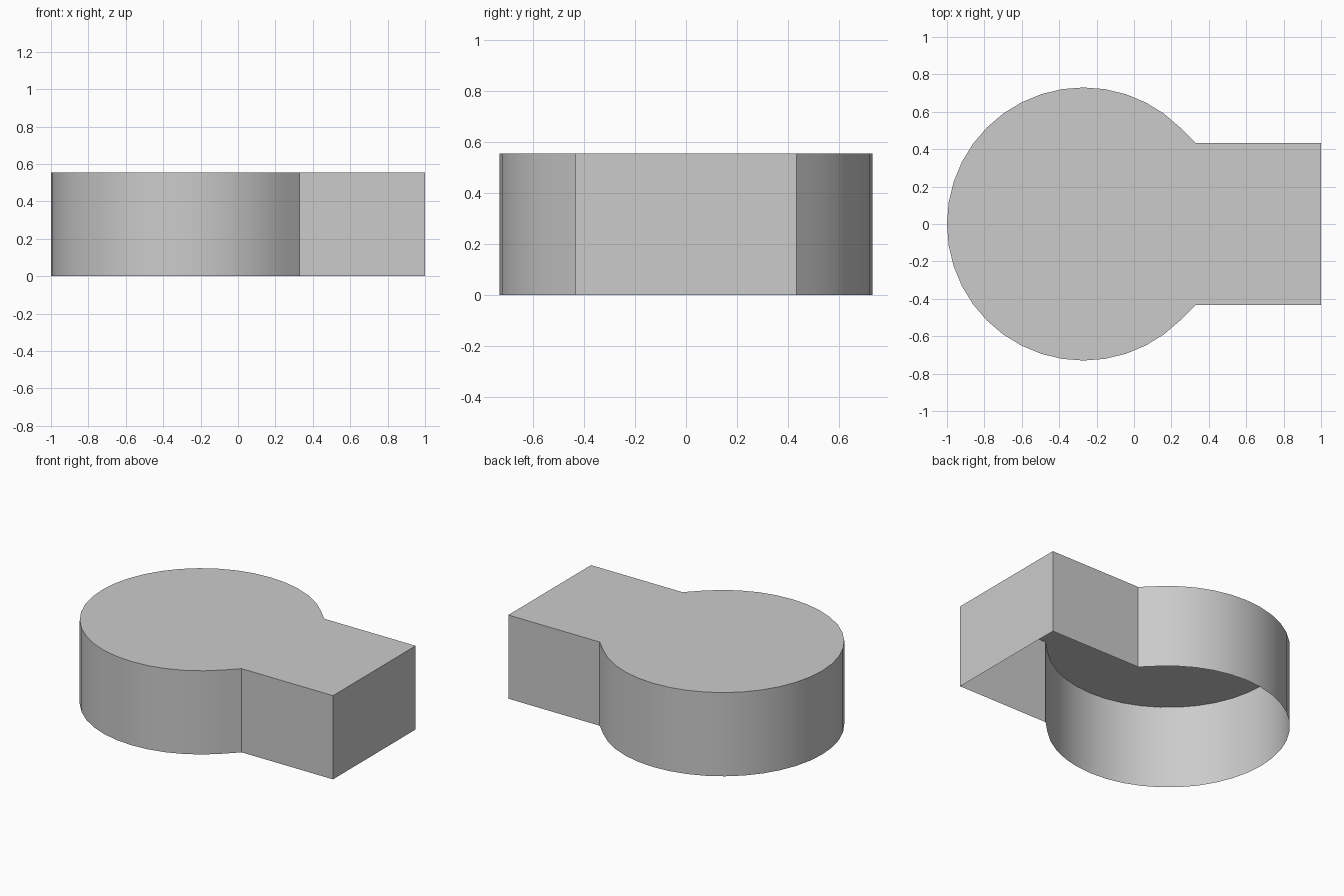
import bpy
import bmesh
from math import cos, sin, radians

if "Cube" in bpy.data.objects:
    bpy.data.objects.remove(bpy.data.objects["Cube"])

HEIGHT = 0.555
RADIUS = 0.73
CENTRE_X = -0.27
HALF_WIDTH = 0.433
JOIN_X = 0.33

# Keyhole outline: round head from 45 to 315 degrees, then the square tab
outline = [(CENTRE_X + RADIUS * cos(radians(a)), RADIUS * sin(radians(a)))
           for a in range(45, 316, 9)]
outline += [(JOIN_X, -HALF_WIDTH), (1.0, -HALF_WIDTH),
            (1.0, HALF_WIDTH), (JOIN_X, HALF_WIDTH)]

# Thin shell: closed top, side walls, open underside
bm = bmesh.new()
top = [bm.verts.new((x, y, HEIGHT)) for x, y in outline]
rim = [bm.verts.new((x, y, 0.0)) for x, y in outline]
bm.faces.new(top)
for i in range(len(top)):
    j = (i + 1) % len(top)
    bm.faces.new((rim[i], rim[j], top[j], top[i]))

mesh = bpy.data.meshes.new("keyhole_cover")
bm.to_mesh(mesh)
bm.free()
cover = bpy.data.objects.new("keyhole_cover", mesh)
bpy.context.collection.objects.link(cover)

# Smooth round wall, crisp corners
bpy.context.view_layer.objects.active = cover
cover.select_set(True)
bpy.ops.object.shade_smooth_by_angle(angle=radians(30))
